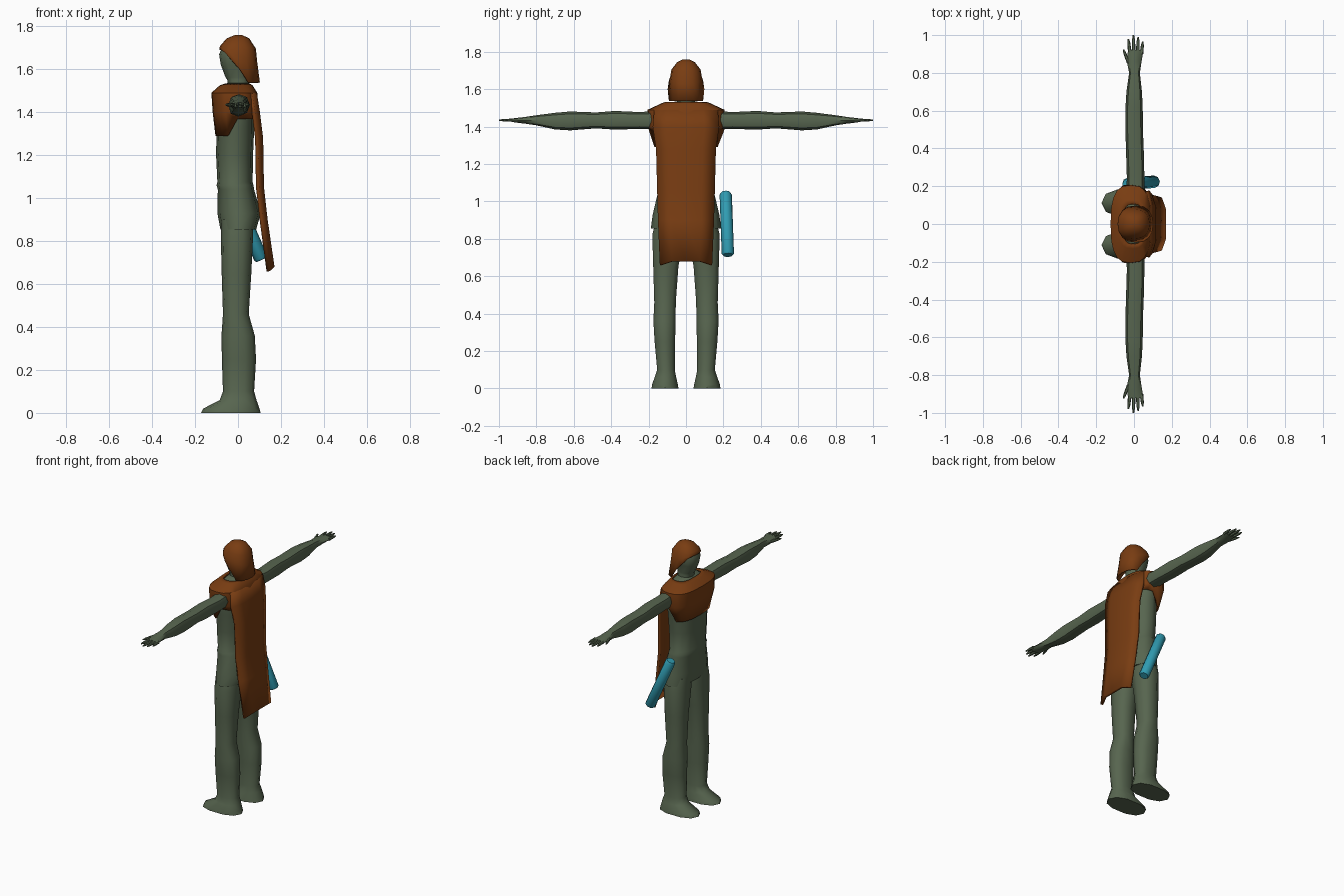
import bpy, bmesh, math
from mathutils import Vector


def material(name, rgb):
    m = bpy.data.materials.new(name)
    m.diffuse_color = (*rgb, 1)
    return m


GREEN = material("grey green", (0.095, 0.130, 0.078))
BROWN = material("rust brown", (0.190, 0.046, 0.006))
CYAN = material("teal blue", (0.030, 0.330, 0.440))


def finish(name, bm, mat, mirror=False, thick=0, angle=45):
    bmesh.ops.recalc_face_normals(bm, faces=bm.faces)
    me = bpy.data.meshes.new(name)
    bm.to_mesh(me)
    bm.free()
    ob = bpy.data.objects.new(name, me)
    bpy.context.collection.objects.link(ob)
    me.materials.append(mat)
    bpy.ops.object.select_all(action='DESELECT')
    ob.select_set(True)
    bpy.context.view_layer.objects.active = ob
    bpy.ops.object.shade_smooth_by_angle(angle=math.radians(angle))
    if thick:
        s = ob.modifiers.new("thickness", 'SOLIDIFY')
        s.thickness, s.offset = thick, -1
    if mirror:
        mod = ob.modifiers.new("mirror", 'MIRROR')
        mod.use_axis = (False, True, False)
    return ob


def loft(bm, rings, n=12, axis='z', power=0.85, cap=(True, True)):
    """Rings are (position, x min, x max, other min, other max);
    position may be a function of x so that a hem can slope."""
    loops = []
    for t, u0, u1, v0, v1 in rings:
        loop = []
        for i in range(n):
            a = 2 * math.pi * i / n
            c, s = math.cos(a), math.sin(a)
            u = (u0 + u1) / 2 + (u1 - u0) / 2 * math.copysign(abs(c) ** power, c)
            v = (v0 + v1) / 2 + (v1 - v0) / 2 * math.copysign(abs(s) ** power, s)
            p = t(u) if callable(t) else t
            loop.append(bm.verts.new((u, v, p) if axis == 'z' else (u, p, v)))
        loops.append(loop)
    for a, b in zip(loops, loops[1:]):
        for i in range(n):
            j = (i + 1) % n
            bm.faces.new((a[i], a[j], b[j], b[i]))
    if cap[0]:
        bm.faces.new(loops[0])
    if cap[1]:
        bm.faces.new(loops[-1])


def sym(rows):
    return [(t, a, b, -w, w) for t, a, b, w in rows]


# torso with the flared hip garment
bm = bmesh.new()
loft(bm, sym([(0.855, -0.082, 0.085, 0.188), (0.93, -0.096, 0.106, 0.178),
              (1.04, -0.094, 0.075, 0.152), (1.06, -0.100, 0.072, 0.152),
              (1.075, -0.096, 0.068, 0.143), (1.20, -0.102, 0.070, 0.150),
              (1.32, -0.100, 0.075, 0.158), (1.42, -0.100, 0.075, 0.175),
              (1.48, -0.085, 0.070, 0.165), (1.52, -0.060, 0.055, 0.110),
              (1.535, -0.050, 0.048, 0.055)]))
finish("torso", bm, GREEN)

# head and neck
bm = bmesh.new()
loft(bm, sym([(1.50, -0.048, 0.052, 0.052), (1.55, -0.050, 0.050, 0.048),
              (1.562, -0.058, 0.050, 0.048), (1.62, -0.080, 0.062, 0.066),
              (1.67, -0.088, 0.078, 0.077), (1.71, -0.070, 0.070, 0.068),
              (1.735, -0.030, 0.035, 0.035)]))
finish("head", bm, GREEN)

# legs and feet
bm = bmesh.new()
loft(bm, [(0, -0.172, 0.105, 0.037, 0.187), (0.02, -0.162, 0.100, 0.040, 0.185),
          (0.06, -0.085, 0.086, 0.050, 0.170), (0.10, -0.070, 0.075, 0.058, 0.156),
          (0.25, -0.075, 0.084, 0.056, 0.170), (0.36, -0.077, 0.078, 0.053, 0.177),
          (0.46, -0.070, 0.050, 0.052, 0.172), (0.65, -0.076, 0.062, 0.038, 0.178),
          (0.82, -0.080, 0.070, 0.006, 0.184), (0.90, -0.080, 0.070, 0.006, 0.165)], n=10)
finish("legs", bm, GREEN, mirror=True)

# arms and palms
bm = bmesh.new()
loft(bm, [(0.13, -0.040, 0.055, 1.385, 1.485), (0.25, -0.038, 0.055, 1.388, 1.478),
          (0.38, -0.042, 0.052, 1.384, 1.484), (0.48, -0.045, 0.048, 1.391, 1.476),
          (0.62, -0.045, 0.046, 1.380, 1.481), (0.70, -0.040, 0.042, 1.385, 1.474),
          (0.80, -0.026, 0.031, 1.407, 1.461), (0.86, -0.038, 0.040, 1.416, 1.452),
          (0.92, -0.032, 0.050, 1.423, 1.445)], n=8, axis='y')
# fingers and thumb: (root x, root y, tip x, tip y)
for x0, y0, x1, y1 in [(-0.022, 0.91, -0.030, 0.980), (-0.001, 0.91, -0.003, 1.0),
                       (0.020, 0.91, 0.022, 0.990), (0.040, 0.90, 0.046, 0.965),
                       (-0.028, 0.85, -0.056, 0.925)]:
    loft(bm, [(y0, x0 - 0.010, x0 + 0.010, 1.424, 1.445),
              (y0 * 0.3 + y1 * 0.7, x0 * 0.3 + x1 * 0.7 - 0.008,
               x0 * 0.3 + x1 * 0.7 + 0.008, 1.427, 1.442),
              (y1, x1 - 0.004, x1 + 0.004, 1.431, 1.438)], n=6, axis='y')
finish("arms", bm, GREEN, mirror=True)

# cap with a neck flap: the rim slopes from the brow to the nape
bm = bmesh.new()
loft(bm, sym([(1.759, -0.015, 0.020, 0.018), (1.744, -0.052, 0.052, 0.048),
              (lambda x: 1.705 - 0.1 * x, -0.080, 0.083, 0.078),
              (lambda x: 1.665 - 0.4 * x, -0.087, 0.090, 0.085),
              (lambda x: min(1.69, 1.61 - 1.1 * x) if x < 0.03 else 1.538,
               -0.085, 0.102, 0.098)]), n=16, cap=(True, False))
finish("cap", bm, BROWN, thick=0.008)

# shoulder cloth with a lower front hem
bm = bmesh.new()
loft(bm, sym([(1.533, -0.062, 0.055, 0.108), (1.525, -0.085, 0.068, 0.130),
              (1.490, -0.124, 0.090, 0.206), (1.400, -0.118, 0.095, 0.212),
              (lambda x: 1.29 if x < -0.045 else 1.368, -0.105, 0.100, 0.175)]),
     n=20, power=0.72, cap=(False, False))
finish("shoulder_cloth", bm, BROWN, thick=0.010)

# cape: rows of (z, x of the middle, half width)
bm = bmesh.new()
rows = [(1.49, 0.088, 0.170), (1.40, 0.102, 0.178), (1.28, 0.117, 0.160),
        (1.05, 0.121, 0.154), (0.90, 0.138, 0.150), (0.68, 0.170, 0.140)]
grid = []
for z, x, w in rows:
    drop = 0.02 if z < 0.7 else 0
    grid.append([bm.verts.new((x - (0.022 if abs(f) == 1 else 0), f * w,
                               z - (drop if abs(f) == 1 else 0)))
                 for f in (-1, -0.55, 0, 0.55, 1)])
for a, b in zip(grid, grid[1:]):
    for i in range(4):
        bm.faces.new((a[i], b[i], b[i + 1], a[i + 1]))
cape = finish("cape", bm, BROWN)
facing = sum(p.normal.x for p in cape.data.polygons)
solid = cape.modifiers.new("thickness", 'SOLIDIFY')
solid.thickness, solid.offset = 0.016, (-1 if facing > 0 else 1)

# tube hanging at the left hip
top, bottom = Vector((-0.037, 0.212, 1.047)), Vector((0.110, 0.224, 0.713))
length = (top - bottom).length
bm = bmesh.new()
loft(bm, [(z, -r, r, -r, r) for z, r in
          [(-length / 2, 0.026), (-length / 2 + 0.008, 0.033),
           (length / 2 - 0.012, 0.033), (length / 2, 0.026)]], n=8, power=1)
tube = finish("hip_tube", bm, CYAN, angle=50)
tube.location = (top + bottom) / 2
tube.rotation_euler = (top - bottom).to_track_quat('Z', 'Y').to_euler()
